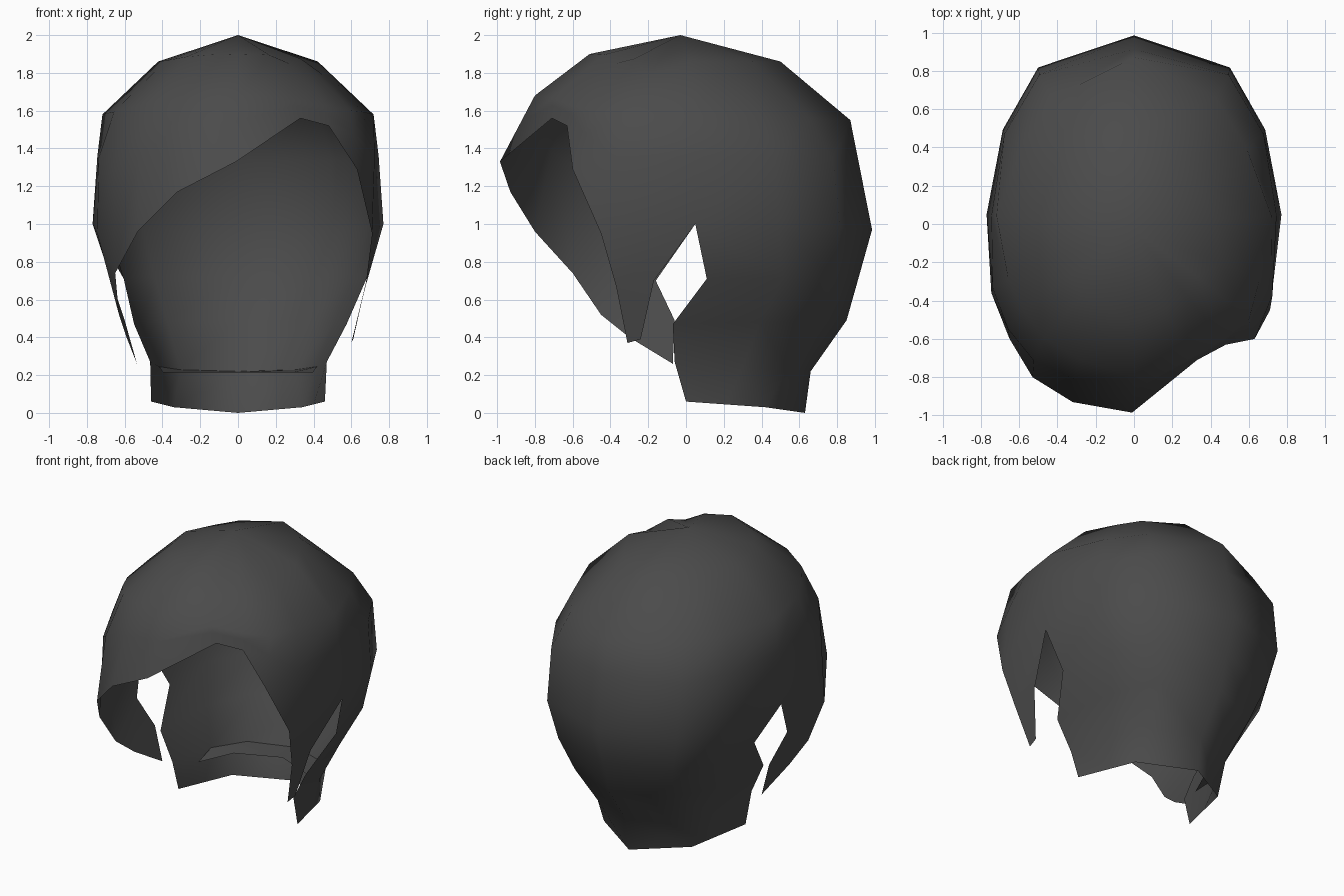
import bpy, bmesh

if "Cube" in bpy.data.objects:
    bpy.data.objects.remove(bpy.data.objects["Cube"])

# One dark colour
mat = bpy.data.materials.new("charcoal_hair")
mat.diffuse_color = (0.07, 0.07, 0.07, 1)
mat.use_nodes = True
mat.node_tree.nodes["Principled BSDF"].inputs["Base Color"].default_value = mat.diffuse_color

# Column directions from back centre round to front centre, then mirrored
half = [(0, 1), (.65, .83), (.89, .5), (1, .05), (.96, -.38),
        (.86, -.6), (.7, -.8), (.42, -.94), (0, -1)]
cols = half + [(-x, y) for x, y in half[7:0:-1]]
N = len(cols)

bm = bmesh.new()


def V(*p):
    return bm.verts.new(p)


def face(*v):
    bm.faces.new(v)


def corner(i):
    """1 at the diagonal columns, 0 at front, back and sides."""
    return min(1, 2.2 * abs(cols[i][0] * cols[i][1]))


def ring(a, z_side, front, zf, back, zb, edits={}, df=1.0, db=1.0):
    """Oval ring of the dome, tilted front and back; df and db round its corners."""
    out = []
    for i, (ux, uy) in enumerate(cols):
        y, z, d = (back, zb, db) if uy > 0 else (front, zf, df)
        s = 1 - (1 - d) * corner(i)
        p = (a * ux * s, abs(uy) * y * s, z_side + (z - z_side) * uy * uy)
        out.append(V(*edits.get(i, p)))
    return out


# Dome: crown, rings, then the ring that ends in the swept fringe
crown = V(0, -.03, 2)
r1 = ring(.43, 1.86, -.51, 1.9, .5, 1.86,
          {6: (.27, -.37, 1.85), 4: (.45, -.2, 1.79)}, .9, .85)
r2 = ring(.725, 1.58, -.8, 1.68, .87, 1.55,
          {6: (.46, -.61, 1.63), 5: (.6, -.5, 1.6)}, .93, .91)
r3 = ring(.77, 1.0, -.98, 1.33, .985, .97, {
    4: (.71, -.45, .95), 5: (.63, -.6, 1.29), 6: (.48, -.63, 1.52),
    7: (.33, -.71, 1.56), 8: (-.01, -.985, 1.33), 9: (-.32, -.93, 1.17),
    10: (-.53, -.8, .96), 11: (-.65, -.6, .74), 12: (-.745, -.36, .95)})
# Middle ring, bulged at the corners
mid = []
for i, (ux, uy) in enumerate(cols):
    p = r2[i].co.lerp(r3[i].co, .38)
    bulge = 0 if 4 < i < 9 else .03 if i == 9 else .06 if i == 10 else .085
    s = 1 + bulge * corner(i)
    mid.append(V(max(-.76, min(.765, p.x * s)), p.y * s, p.z))
for i in range(N):
    j = (i + 1) % N
    face(crown, r1[i], r1[j])
    for u, w in ((r1, r2), (r2, mid), (mid, r3)):
        face(u[i], w[i], w[j], u[j])

# Nape: rows from one ear notch round the back to the other
order = [3, 2, 1, 0, 15, 14, 13]
prev = [r3[i] for i in order]
rows = []
# (right half width, left half width, side y, side z, back y, back z)
for a, al, ys, zs, yb, zb in [(.68, .605, .11, .71, .915, .72),
                              (.575, .55, -.07, .47, .85, .49),
                              (.47, .465, -.06, .27, .66, .22)]:
    row = []
    for i in order:
        ux, uy = cols[i]
        t = 0 if i in (3, 13) else uy
        w = al if i == 13 else a
        row.append(V(w * ux, ys + (yb - ys) * t, zs + (zb - zs) * t))
    rows.append(row)
# Collar hem with straight sides and a point at the back
rows.append([V(*p) for p in [(.46, 0, .06), (.4, .21, .045), (.34, .42, .03), (0, .63, 0),
                             (-.34, .42, .03), (-.4, .21, .045), (-.46, 0, .06)]])
for row in rows:
    for k in range(6):
        face(prev[k], row[k], row[k + 1], prev[k + 1])
    prev = row

# Right sideburn lock
f, b = V(.675, -.37, .67), V(.68, -.17, .7)
tf, tb = V(.6, -.31, .37), V(.61, -.24, .39)
face(r3[3], b, f, r3[4])
face(b, tb, tf, f)

# Left lock, running from the fringe down to a long tip
b1, b2, tip = V(-.67, -.16, .7), V(-.6, -.06, .49), V(-.535, -.07, .26)
g1, g2 = V(-.63, -.45, .52), V(-.59, -.3, .4)
face(r3[13], r3[12], b1)
face(r3[12], r3[11], g1, b1)
face(b1, g1, g2, b2)
face(b2, g2, tip)

bmesh.ops.recalc_face_normals(bm, faces=bm.faces[:])

# Ledge inside the nape, above the collar
outer = [V(*v.co) for v in rows[2][1:6]]
inner = [V(v.co.x * .95, v.co.y - .17, .215) for v in rows[2][1:6]]
for k in range(4):
    face(outer[k], outer[k + 1], inner[k + 1], inner[k])

for fc in bm.faces:
    fc.smooth = True
me = bpy.data.meshes.new("hair_shell")
bm.to_mesh(me)
bm.free()
me.materials.append(mat)
ob = bpy.data.objects.new("hair_shell", me)
bpy.context.collection.objects.link(ob)
